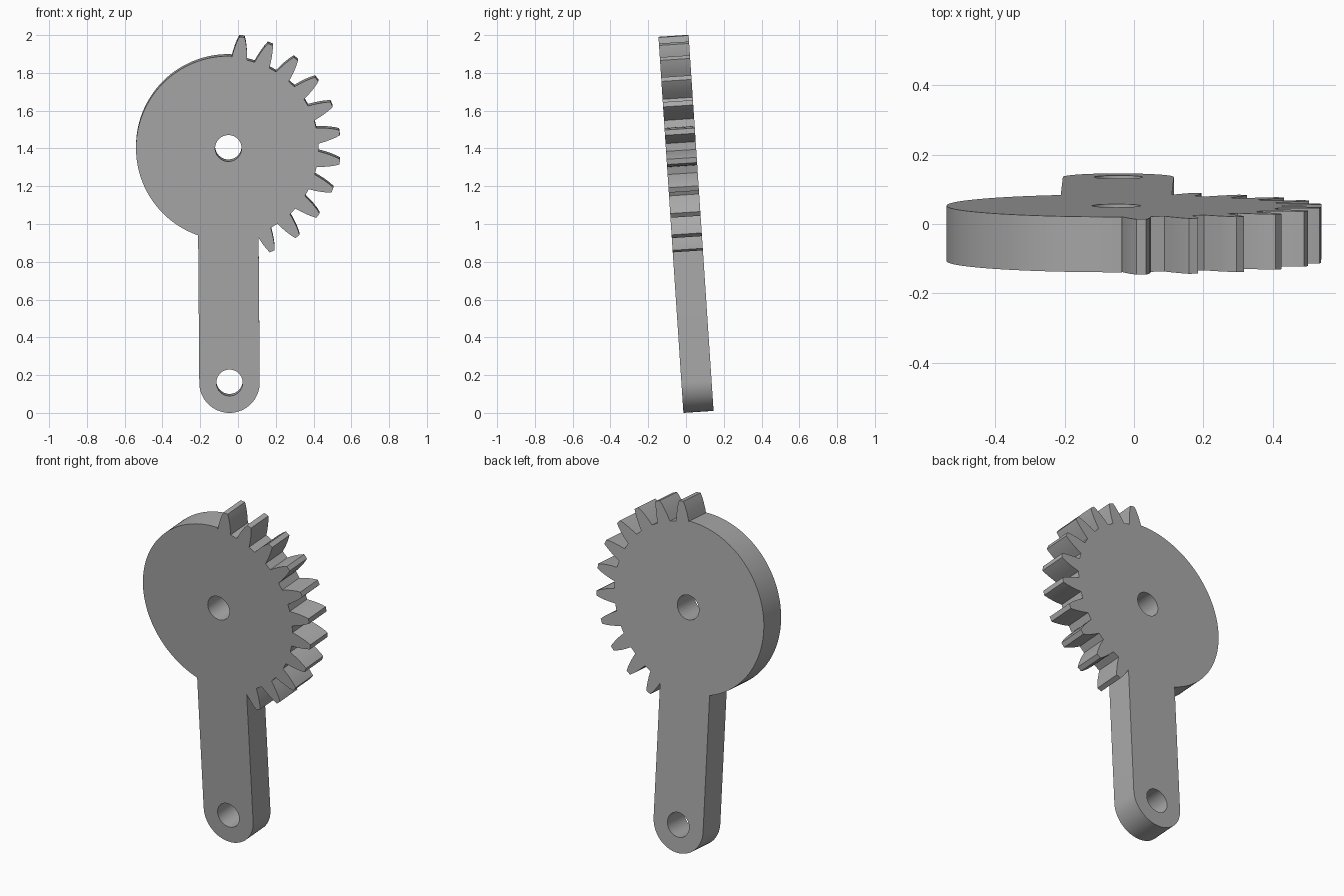
import bpy, bmesh
from math import sin, cos, radians, sqrt, pi
from mathutils import Matrix, Vector

cube = bpy.data.objects.get("Cube")
if cube:
    bpy.data.objects.remove(cube, do_unlink=True)

HUB = Vector((-0.051, 1.404))
FOOT = Vector((-0.045, 0.16))
DISC_R, ROOT_R, ARM_R, HOLE_R = 0.489, 0.476, 0.16, 0.07
THICK, LEAN = 0.16, radians(3.8)
TEETH, PITCH, FIRST = 11, 15, 7
# Half of a tooth: radius from hub, half width
FLANK = [(ROOT_R, 0.042), (0.51, 0.037), (0.54, 0.031), (0.57, 0.023), (0.594, 0.014)]


def arc(centre, radius, start, end, steps):
    """Points on an arc, angles in degrees clockwise from straight up."""
    angles = [radians(start + (end - start) * i / steps) for i in range(steps + 1)]
    return [centre + radius * Vector((sin(a), cos(a))) for a in angles]


def tooth(angle):
    a = radians(angle)
    out, side = Vector((sin(a), cos(a))), Vector((cos(a), -sin(a)))
    rising = [HUB + out * r - side * w for r, w in FLANK]
    falling = [HUB + out * r + side * w for r, w in reversed(FLANK)]
    return rising + falling


def outline():
    # Plain round side of the disc, from the arm up to the first tooth
    drop = sqrt(DISC_R ** 2 - ARM_R ** 2)
    start = -90 - (Vector((ARM_R, 0)).angle(Vector((ARM_R, drop)))) * 180 / pi
    pts = arc(HUB, DISC_R, start, FIRST - 5, 60)
    # Toothed side
    for i in range(TEETH):
        pts += tooth(FIRST + PITCH * i)
    # Trim the last flank where it runs into the arm
    edge = HUB.x + ARM_R
    last = None
    while pts[-1].x < edge:
        last = pts.pop()
    if last:
        t = (edge - last.x) / (pts[-1].x - last.x)
        pts.append(last.lerp(pts[-1], t))
    # Rounded foot of the arm
    return pts + arc(FOOT, ARM_R, 90, 270, 32)


def add_loop(bm, pts):
    verts = [bm.verts.new((p.x, -THICK / 2, p.y)) for p in pts]
    return [bm.edges.new((v, verts[(i + 1) % len(verts)])) for i, v in enumerate(verts)]


# Flat plate with two round holes, extruded to thickness
bm = bmesh.new()
edges = add_loop(bm, outline())
for centre in (HUB, FOOT):
    edges += add_loop(bm, arc(centre, HOLE_R, 0, 352.5, 47))
bmesh.ops.triangle_fill(bm, edges=edges, use_beauty=True, normal=(0, -1, 0))
result = bmesh.ops.extrude_face_region(bm, geom=bm.faces[:], use_keep_orig=True)
moved = [g for g in result["geom"] if isinstance(g, bmesh.types.BMVert)]
bmesh.ops.translate(bm, verts=moved, vec=(0, THICK, 0))
bmesh.ops.recalc_face_normals(bm, faces=bm.faces[:])

# Lean the top forward, then rest on the ground and centre the depth
bm.transform(Matrix.Rotation(LEAN, 4, "X"))
low = min(v.co.z for v in bm.verts)
mid = (min(v.co.y for v in bm.verts) + max(v.co.y for v in bm.verts)) / 2
bm.transform(Matrix.Translation((0, -mid, -low)))

mesh = bpy.data.meshes.new("sector_gear_lever")
bm.to_mesh(mesh)
bm.free()
lever = bpy.data.objects.new("sector_gear_lever", mesh)
bpy.context.collection.objects.link(lever)

# Plain grey metal
grey = bpy.data.materials.new("plain_grey")
grey.use_nodes = True
colour = (0.4, 0.4, 0.4, 1)
grey.diffuse_color = colour
grey.node_tree.nodes["Principled BSDF"].inputs["Base Color"].default_value = colour
mesh.materials.append(grey)

bpy.ops.object.select_all(action="DESELECT")
lever.select_set(True)
bpy.context.view_layer.objects.active = lever
bpy.ops.object.shade_smooth_by_angle(angle=radians(25))
